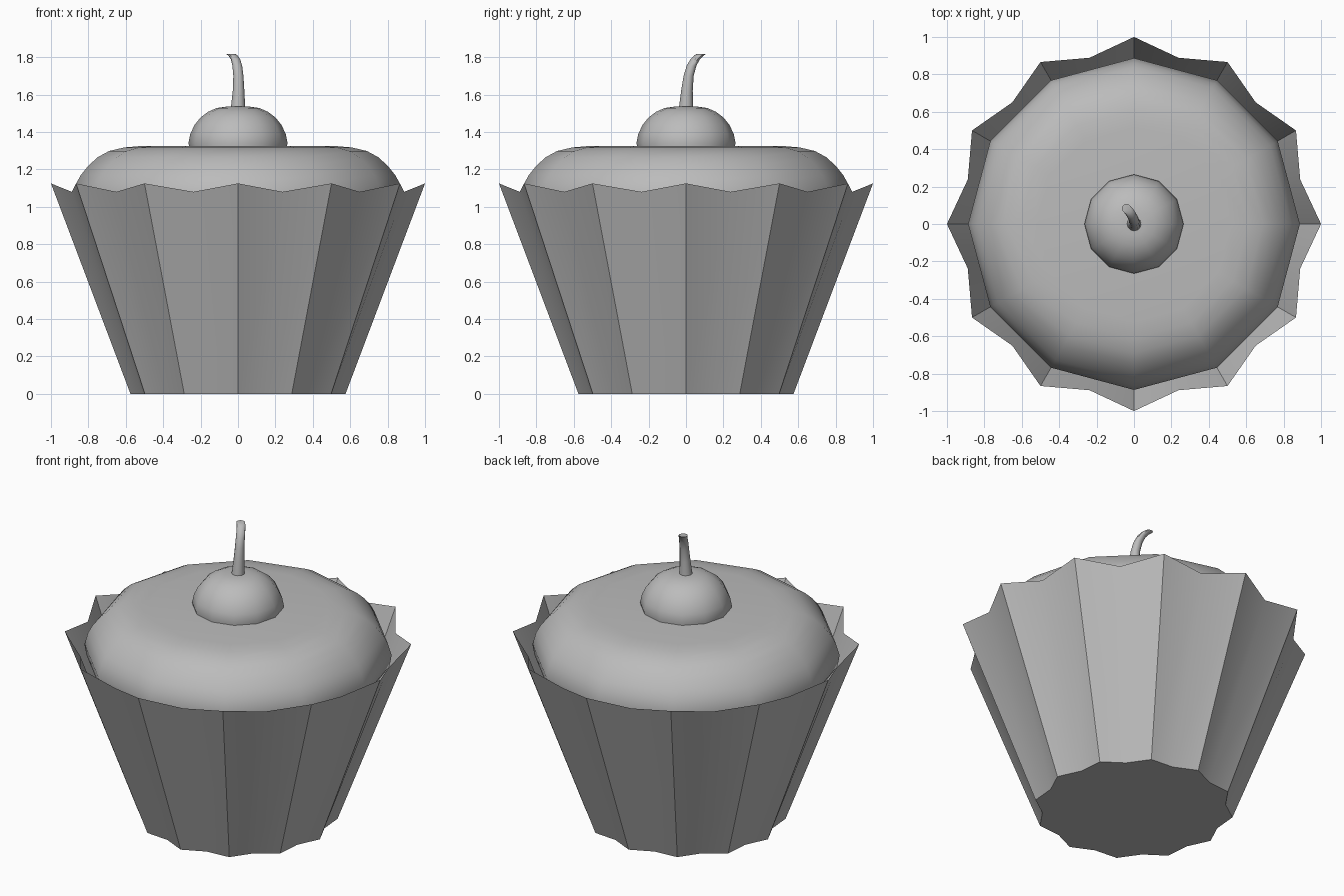
import bpy
import bmesh
from math import sin, cos, tau, radians

default = bpy.data.objects.get("Cube")
if default:
    bpy.data.objects.remove(default)

grey = bpy.data.materials.new("plain grey")
grey.use_nodes = True
colour = (0.5, 0.5, 0.5, 1)
grey.diffuse_color = colour
grey.node_tree.nodes["Principled BSDF"].inputs["Base Color"].default_value = colour


def circle(radius, z, sides, x=0, y=0):
    return [(x + radius * cos(tau * i / sides), y + radius * sin(tau * i / sides), z)
            for i in range(sides)]


def loft(name, rings, cap_top=True):
    """Skin a stack of rings from bottom to top, capping the ends."""
    bm = bmesh.new()
    loops = [[bm.verts.new(p) for p in ring] for ring in rings]
    n = len(loops[0])
    for low, high in zip(loops, loops[1:]):
        for i in range(n):
            j = (i + 1) % n
            bm.faces.new((low[i], low[j], high[j], high[i]))
    bm.faces.new(loops[0][::-1])
    if cap_top:
        bm.faces.new(loops[-1])
    mesh = bpy.data.meshes.new(name)
    bm.to_mesh(mesh)
    bm.free()
    mesh.materials.append(grey)
    obj = bpy.data.objects.new(name, mesh)
    bpy.context.collection.objects.link(obj)
    bpy.ops.object.select_all(action="DESELECT")
    obj.select_set(True)
    bpy.context.view_layer.objects.active = obj
    bpy.ops.object.shade_smooth_by_angle(angle=radians(32))
    return obj


# Pleated paper cup: ridges alternate with shallower, lower valleys
def pleats(radius, z, dip):
    ring = circle(radius, z, 24)
    return [(x * 0.92, y * 0.92, z - dip) if i % 2 else (x, y, z)
            for i, (x, y, z) in enumerate(ring)]


loft("paper_cup", [pleats(0.575, 0, 0), pleats(1, 1.125, 0.045)], cap_top=False)

# Rounded cake top with a flat middle
cake_profile = [(0.82, 0.9), (0.875, 0.98), (0.887, 1.05), (0.865, 1.125), (0.84, 1.17),
                (0.8, 1.22), (0.75, 1.265), (0.69, 1.298), (0.61, 1.317), (0.52, 1.325)]
loft("cake_top", [circle(r, z, 12) for r, z in cake_profile])

# Cherry
cherry_profile = [(0.25, 1.28), (0.265, 1.34), (0.255, 1.39), (0.232, 1.438), (0.2, 1.478),
                  (0.16, 1.508), (0.115, 1.528), (0.06, 1.536)]
loft("cherry", [circle(r, z, 12) for r, z in cherry_profile])

# Curved stem leaning to the back right: radius, x, y, z
stem_path = [(0.039, 0, 0, 1.52), (0.031, 0.003, 0.005, 1.62), (0.027, 0.002, 0.014, 1.7),
             (0.026, -0.004, 0.03, 1.755), (0.025, -0.014, 0.05, 1.79),
             (0.025, -0.026, 0.068, 1.808), (0.025, -0.04, 0.083, 1.818)]
loft("cherry_stem", [circle(r, z, 12, x, y) for r, x, y, z in stem_path])
